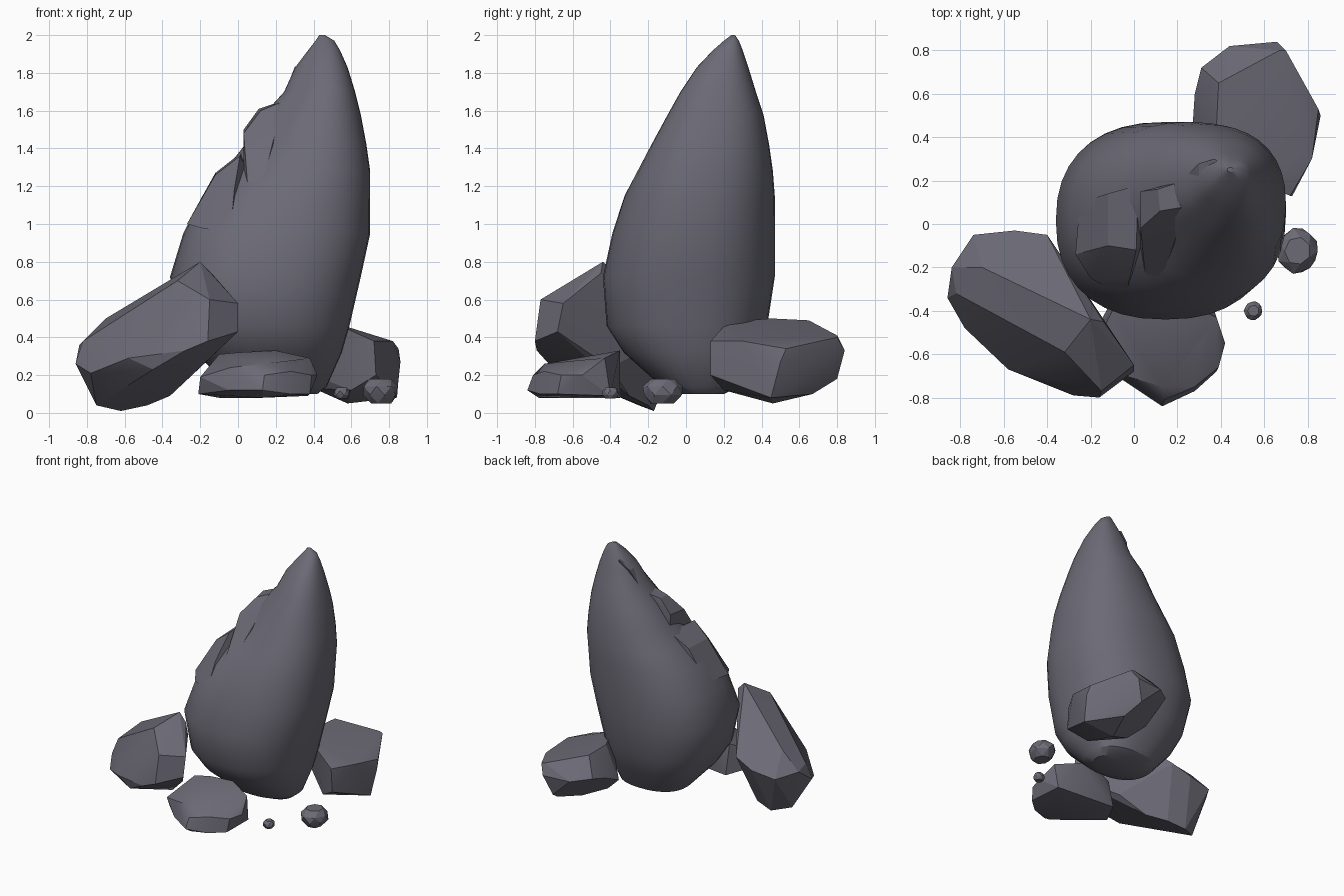
import bpy
import bmesh
import math
import random
from mathutils import Vector

random.seed(4)

default_cube = bpy.data.objects.get("Cube")
if default_cube:
    bpy.data.objects.remove(default_cube, do_unlink=True)

# One slate colour for every rock
slate = bpy.data.materials.new("slate_grey")
slate.use_nodes = True
slate_colour = (.15, .145, .18, 1)
slate.diffuse_color = slate_colour
slate.node_tree.nodes["Principled BSDF"].inputs["Base Color"].default_value = slate_colour
slate.node_tree.nodes["Principled BSDF"].inputs["Roughness"].default_value = .9


def finish(name, bm, sharp_angle):
    """Turn a bmesh into a shaded object with the rock material."""
    bmesh.ops.recalc_face_normals(bm, faces=bm.faces)
    mesh = bpy.data.meshes.new(name)
    bm.to_mesh(mesh)
    bm.free()
    mesh.materials.append(slate)
    rock = bpy.data.objects.new(name, mesh)
    bpy.context.collection.objects.link(rock)
    bpy.ops.object.select_all(action="DESELECT")
    rock.select_set(True)
    bpy.context.view_layer.objects.active = rock
    bpy.ops.object.shade_smooth_by_angle(angle=math.radians(sharp_angle))
    return rock


def chiselled_rock(name, corners, sharp_angle=18):
    """Faceted rock: the convex hull of its corner points."""
    bm = bmesh.new()
    for corner in corners:
        bm.verts.new(corner)
    hull = bmesh.ops.convex_hull(bm, input=bm.verts)
    loose = {v for v in hull["geom_interior"] + hull["geom_unused"]
             if isinstance(v, bmesh.types.BMVert)}
    bmesh.ops.delete(bm, geom=list(loose), context="VERTS")
    bmesh.ops.dissolve_limit(bm, angle_limit=math.radians(7),
                             verts=bm.verts, edges=bm.edges)
    return finish(name, bm, sharp_angle)


def pebble(name, centre, size):
    """Small rounded stone with a few flat facets."""
    corners = []
    for row, height in enumerate((-1, -.3, .4, 1)):
        reach = .62 if abs(height) == 1 else 1
        for step in range(7):
            turn = math.tau * (step + row / 2) / 7
            jitter = reach * random.uniform(.88, 1)
            offset = (math.cos(turn) * jitter, math.sin(turn) * jitter, height)
            corners.append([c + s * o for c, s, o in zip(centre, size, offset)])
    return chiselled_rock(name, corners)


def mix(a, b, t):
    return a + (b - a) * t


# Main spire: rings given as height, left edge, right edge, front edge, back edge
rings = [
    (.10, .04, .42, -.04, .20),
    (.14, -.06, .47, -.13, .28),
    (.32, -.22, .55, -.33, .38),
    (.46, -.30, .59, -.42, .43),
    (.72, -.36, .65, -.44, .47),
    (.95, -.29, .70, -.39, .47),
    (1.15, -.19, .70, -.33, .47),
    (1.28, -.08, .70, -.27, .46),
    (1.42, .03, .68, -.20, .44),
    (1.58, .13, .65, -.11, .41),
    (1.70, .24, .62, -.04, .37),
    (1.83, .30, .58, .05, .33),
    (1.92, .37, .54, .14, .30),
    (1.97, .41, .51, .20, .28),
    (2.0, .43, .46, .24, .26),
]
segments = 36


def ring_point(ring, turn):
    height, left, right, front, back = ring
    c, s = math.cos(turn), math.sin(turn)
    power = .86
    x = math.copysign(abs(c) ** power, c)
    y = math.copysign(abs(s) ** power, s)
    # Hollow the upper front so that a ridge runs down from the peak
    lift = max(0, min(1, (height - 1.1) / .3, (1.98 - height) / .1))
    facing = max(0, math.cos(turn - math.radians(232)))
    hollow = 1 - .20 * lift * facing ** 4
    return Vector((mix(left, right, (x * hollow + 1) / 2),
                   mix(front, back, (y * hollow + 1) / 2), height))


bm = bmesh.new()
loops = [[bm.verts.new(ring_point(ring, math.tau * i / segments))
          for i in range(segments)] for ring in rings]
for low, high in zip(loops, loops[1:]):
    for i in range(segments):
        j = (i + 1) % segments
        bm.faces.new((low[i], low[j], high[j], high[i]))
bm.faces.new(loops[0])
bm.faces.new(loops[-1])
finish("main_spire", bm, 32)

# Broken ledges climbing the side of the spire
chiselled_rock("lower_ledge", [
    (-.25, .10, 1.02), (-.27, -.14, 1.0), (-.12, .14, 1.27), (-.12, -.10, 1.26),
    (.02, .18, 1.38), (.01, -.12, 1.36), (-.02, -.25, 1.18), (-.04, -.34, .95),
    (-.20, -.25, .98), (.20, .1, 1.0),
])
chiselled_rock("middle_ledge", [
    (.03, .15, 1.5), (.03, -.02, 1.48), (.11, .16, 1.61), (.12, .06, 1.60),
    (.23, .20, 1.65), (.24, .08, 1.65), (.03, -.10, 1.3), (.12, -.28, 1.18),
    (.15, -.35, .95), (.05, -.22, 1.22), (.35, .15, 1.2), (.04, .15, 1.3),
])
chiselled_rock("upper_ledge", [
    (.24, .22, 1.68), (.25, .12, 1.66), (.30, .28, 1.83), (.30, .19, 1.82),
    (.37, .30, 1.89), (.38, .20, 1.89), (.45, .25, 1.9), (.45, .2, 1.6),
])

# Large leaning boulder
chiselled_rock("leaning_boulder", [
    (-.86, -.34, .26), (-.84, -.2, .36), (-.74, -.05, .33), (-.55, -.03, .36),
    (-.4, -.05, .42), (-.62, -.17, .01), (-.48, -.2, .04), (-.75, -.25, .04),
    (-.78, -.48, .21), (-.58, -.67, .29), (-.45, -.7, .23), (-.28, -.79, .33),
    (-.16, -.8, .38), (-.15, -.77, .6), (0, -.68, .43), (0, -.65, .58),
    (-.2, -.44, .8), (-.14, -.45, .74), (-.32, -.59, .7), (-.5, -.35, .6),
    (-.7, -.2, .5), (-.82, -.32, .38), (-.2, -.4, .24), (-.36, -.3, .09),
])

# Low slab in front
chiselled_rock("front_slab", [
    (-.21, -.55, .1), (-.2, -.6, .19), (-.1, -.4, .31), (-.05, -.72, .12),
    (-.04, -.7, .24), (.13, -.84, .12), (.14, -.81, .2), (.13, -.75, .26),
    (.28, -.77, .1), (.28, -.75, .22), (.38, -.68, .1), (.39, -.66, .2),
    (.42, -.55, .2), (.38, -.43, .29), (.37, -.4, .09), (.2, -.35, .33),
    (-.1, -.35, .08), (.13, -.78, .08), (0, -.36, .32), (.3, -.55, .28),
], 28)

# Block at the back
chiselled_rock("back_block", [
    (.27, .45, .25), (.28, .6, .32), (.31, .72, .35), (.44, .82, .33),
    (.66, .84, .33), (.7, .8, .4), (.67, .8, .41), (.6, .8, .18),
    (.85, .53, .34), (.86, .5, .27), (.84, .45, .08), (.82, .3, .38),
    (.72, .13, .38), (.73, .13, .2), (.58, .46, .05), (.4, .4, .13),
    (.38, .45, .5), (.39, .65, .49), (.5, .22, .48), (.65, .67, .1),
    (.6, .2, .12),
])

# Loose stones
pebble("large_pebble", (.755, -.125, .115), (.1, .11, .065))
pebble("small_pebble", (.55, -.4, .105), (.045, .045, .03))
